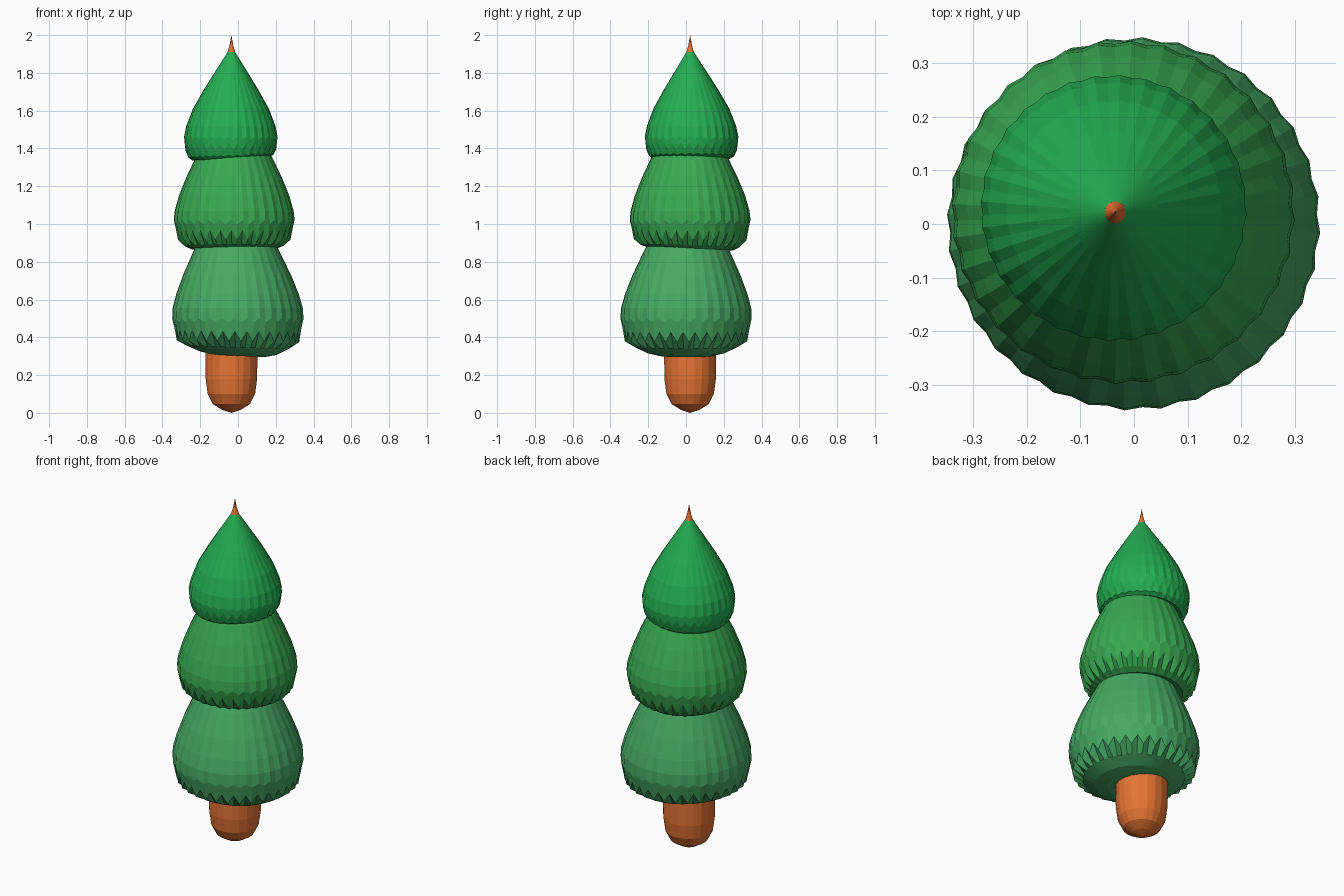
import bpy, bmesh
from math import sin, cos, pi


def material(name, rgb):
    m = bpy.data.materials.new(name)
    m.diffuse_color = (*rgb, 1)
    return m


def lathe(name, rings, sides, mat, tilt=(0, 0)):
    """rings: (radius, z, centre x, centre y, pleat depth, tooth height, tilt weight)"""
    bm = bmesh.new()
    prev = None
    for r, z, cx, cy, pleat, tooth, weight in rings:
        if r == 0:
            ring = [bm.verts.new((cx, cy, z))]
        else:
            ring = []
            for i in range(sides):
                a = 2 * pi * (i + 0.5) / sides
                s = 1 if i % 2 else -1
                rr = r + s * pleat
                x, y = rr * cos(a), rr * sin(a)
                dz = s * tooth + weight * (tilt[0] * x + tilt[1] * y)
                ring.append(bm.verts.new((cx + x, cy + y, z + dz)))
        if prev:
            for i in range(sides):
                j = (i + 1) % sides
                quad = [prev[i % len(prev)], prev[j % len(prev)],
                        ring[j % len(ring)], ring[i % len(ring)]]
                bm.faces.new(list(dict.fromkeys(quad)))
        prev = ring
    bmesh.ops.recalc_face_normals(bm, faces=bm.faces)
    me = bpy.data.meshes.new(name)
    bm.to_mesh(me)
    bm.free()
    me.materials.append(mat)
    ob = bpy.data.objects.new(name, me)
    bpy.context.collection.objects.link(ob)
    return ob


brown = material("bark", (0.79, 0.175, 0.034))
TX, TY = -0.035, 0.022

# trunk with rounded foot, running up through the tiers to the pointed tip
trunk = [(0, 0.0), (0.05, 0.016), (0.10, 0.047), (0.127, 0.10), (0.138, 0.18),
         (0.140, 0.36), (0.12, 0.8), (0.08, 1.4), (0.023, 1.9), (0.010, 1.945), (0, 2.0)]
lathe("trunk", [(r, z, TX, TY, 0, 0, 0) for r, z in trunk], 20, brown)

# foliage profiles: radius, z, pleat depth, tooth height, tilt weight
lower = [(0, 0.305, 0, 0, 0), (0.14, 0.302, 0, 0, 1), (0.205, 0.317, 0, 0, 1),
         (0.27, 0.348, 0.001, 0, 0.6), (0.326, 0.405, 0.002, 0.026, 0.3),
         (0.345, 0.49, 0.003, 0.010, 0), (0.342, 0.555, 0.003, 0, 0),
         (0.322, 0.63, 0.0025, 0, 0), (0.284, 0.73, 0.002, 0, 0),
         (0.225, 0.86, 0.001, 0, 0), (0.18, 0.95, 0, 0, 0), (0, 1.0, 0, 0, 0)]
middle = [(0, 0.90, 0, 0, 0), (0.18, 0.88, 0, 0, 1), (0.228, 0.870, 0, 0, 1),
          (0.262, 0.887, 0.001, 0.004, 0.6), (0.300, 0.94, 0.002, 0.024, 0.3),
          (0.317, 1.01, 0.003, 0.012, 0), (0.312, 1.07, 0.003, 0, 0),
          (0.290, 1.15, 0.0025, 0, 0), (0.250, 1.25, 0.002, 0, 0),
          (0.203, 1.35, 0.001, 0, 0), (0.15, 1.44, 0, 0, 0), (0, 1.5, 0, 0, 0)]
upper = [(0, 1.38, 0, 0, 0), (0.17, 1.354, 0, 0, 1), (0.205, 1.347, 0, 0, 1),
         (0.226, 1.363, 0.001, 0.004, 0.6), (0.242, 1.41, 0.002, 0.018, 0.3),
         (0.246, 1.455, 0.002, 0.007, 0), (0.234, 1.52, 0.002, 0, 0),
         (0.200, 1.61, 0.0015, 0, 0), (0.144, 1.71, 0.001, 0, 0),
         (0.083, 1.81, 0, 0, 0), (0.020, 1.91, 0, 0, 0), (0, 1.915, 0, 0, 0)]

tiers = [("lower_foliage", lower, (0, 0), (-0.012, 0.006), (-0.05, 0), (0.061, 0.397, 0.125)),
         ("middle_foliage", middle, (-0.02, 0.022), (-0.022, 0.018), (0.01, -0.04), (0.040, 0.397, 0.083)),
         ("upper_foliage", upper, (-0.038, 0.03), (TX, TY), (0.05, 0), (0.017, 0.42, 0.083))]
for name, prof, c0, c1, tilt, rgb in tiers:
    z0, z1 = prof[3][1], prof[-2][1]
    rings = []
    for r, z, p, t, w in prof:
        k = min(1, max(0, (z - z0) / (z1 - z0))) ** 2
        rings.append((r, z, c0[0] + (c1[0] - c0[0]) * k,
                      c0[1] + (c1[1] - c0[1]) * k, p, t, w))
    lathe(name, rings, 64, material(name + "_green", rgb), tilt)
